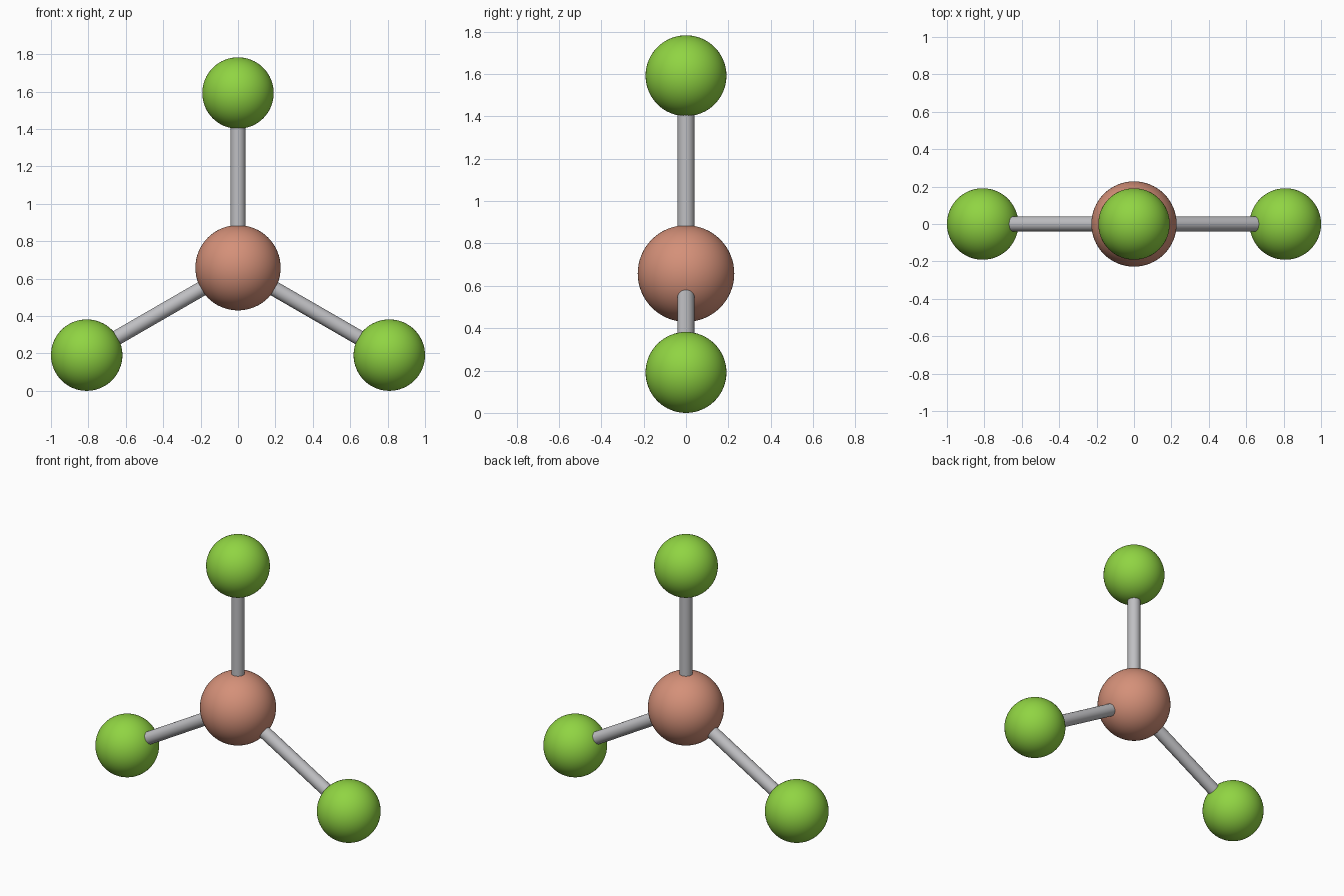
import bpy
import math
from mathutils import Vector

cube = bpy.data.objects.get("Cube")
if cube:
    bpy.data.objects.remove(cube, do_unlink=True)


def make_material(name, rgb):
    mat = bpy.data.materials.new(name)
    mat.use_nodes = True
    color = (*rgb, 1.0)
    mat.diffuse_color = color
    mat.node_tree.nodes["Principled BSDF"].inputs["Base Color"].default_value = color
    return mat


def finish(name, mat):
    obj = bpy.context.object
    obj.name = name
    obj.data.materials.append(mat)
    bpy.ops.object.shade_smooth_by_angle(angle=math.radians(40))


def ball(name, center, radius, mat):
    bpy.ops.mesh.primitive_uv_sphere_add(
        segments=64, ring_count=32, radius=radius, location=center)
    finish(name, mat)


def rod(name, start, end, radius, mat):
    axis = end - start
    bpy.ops.mesh.primitive_cylinder_add(
        vertices=32, radius=radius, depth=axis.length, location=(start + end) / 2,
        rotation=axis.to_track_quat("Z", "Y").to_euler())
    finish(name, mat)


green = make_material("leaf_green", (0.28, 0.66, 0.055))
salmon = make_material("salmon", (0.66, 0.28, 0.19))
grey = make_material("light_grey", (0.52, 0.52, 0.54))

OUTER_RADIUS = 0.191
CENTER_RADIUS = 0.228
ROD_RADIUS = 0.04
ARM = (1 - OUTER_RADIUS) / math.cos(math.radians(30))
center = Vector((0, 0, OUTER_RADIUS + ARM / 2))

# Central ball
ball("center_ball", center, CENTER_RADIUS, salmon)

# Three arms in the upright plane, each a rod ending in a ball
for side, degrees in (("top", 90), ("right", 210), ("left", 330)):
    angle = math.radians(degrees)
    tip = center + ARM * Vector((math.cos(angle), 0, math.sin(angle)))
    rod(side + "_rod", center, tip, ROD_RADIUS, grey)
    ball(side + "_ball", tip, OUTER_RADIUS, green)
